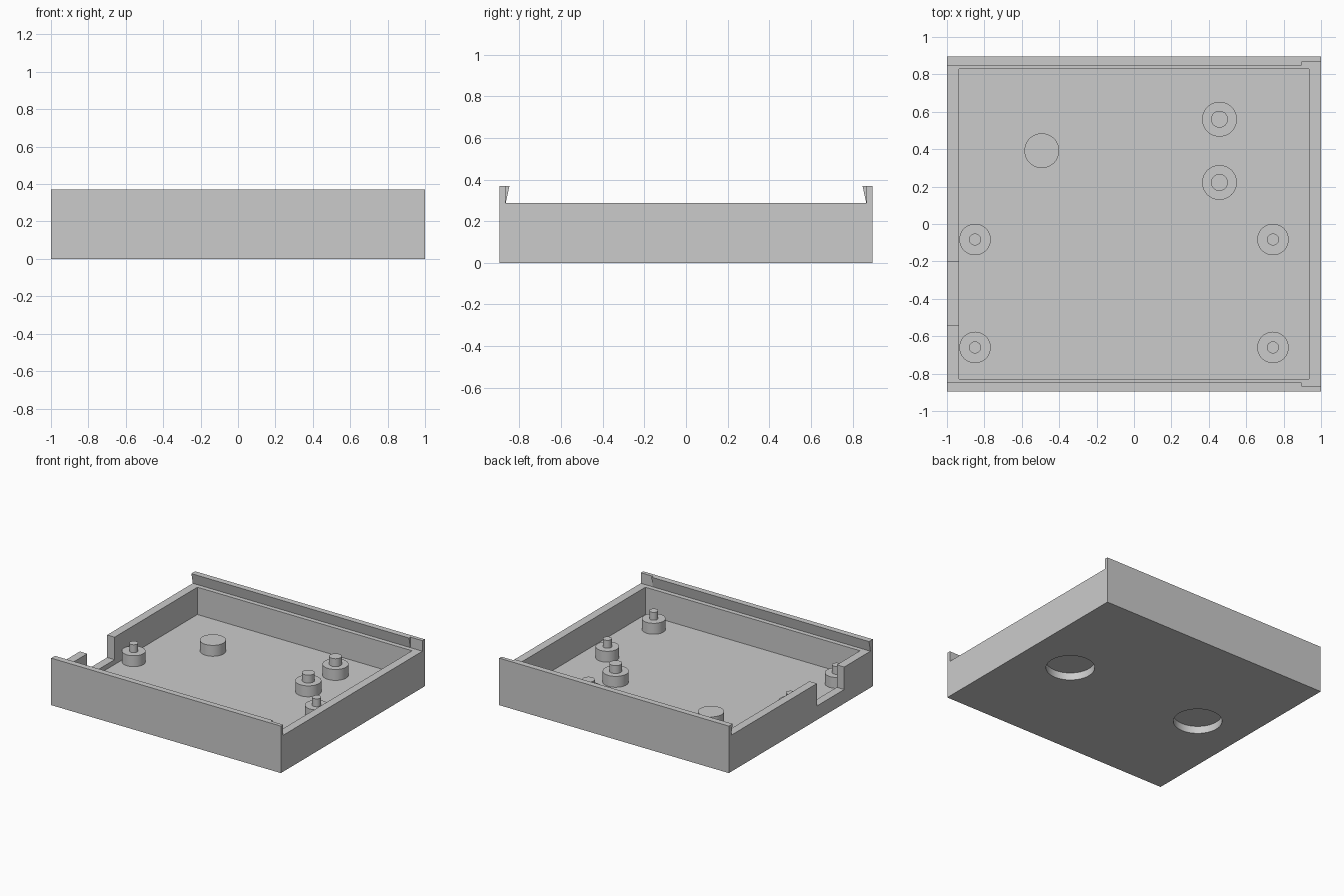
import bpy, bmesh
from mathutils import Matrix

old = bpy.data.objects.get("Cube")
if old:
    bpy.data.objects.remove(old, do_unlink=True)

grey = bpy.data.materials.new("plain_grey")
grey.use_nodes = True
grey.diffuse_color = (0.6, 0.6, 0.6, 1)
grey.node_tree.nodes["Principled BSDF"].inputs["Base Color"].default_value = (0.6, 0.6, 0.6, 1)

HALF_Y, TOP, SHELF, FLOOR = 0.895, 0.37, 0.287, 0.072


def finish(name, bm):
    bmesh.ops.recalc_face_normals(bm, faces=bm.faces)
    mesh = bpy.data.meshes.new(name)
    bm.to_mesh(mesh)
    bm.free()
    mesh.materials.append(grey)
    obj = bpy.data.objects.new(name, mesh)
    bpy.context.collection.objects.link(obj)
    return obj


def box(name, lo, hi):
    bm = bmesh.new()
    bmesh.ops.create_cube(bm, size=1)
    for v in bm.verts:
        v.co = [l if c < 0 else h for c, l, h in zip(v.co, lo, hi)]
    return finish(name, bm)


def add_cylinder(bm, x, y, radius, z0, z1):
    bmesh.ops.create_cone(bm, cap_ends=True, segments=48, radius1=radius, radius2=radius,
                          depth=z1 - z0, matrix=Matrix.Translation((x, y, (z0 + z1) / 2)))


def cut(target, cutter):
    cutter.hide_render = True
    mod = target.modifiers.new("cut", "BOOLEAN")
    mod.operation, mod.solver, mod.object = "DIFFERENCE", "EXACT", cutter
    bpy.context.view_layer.objects.active = target
    bpy.ops.object.modifier_apply(modifier=mod.name)
    bpy.data.objects.remove(cutter, do_unlink=True)


def smooth(obj):
    bpy.ops.object.select_all(action="DESELECT")
    obj.select_set(True)
    bpy.context.view_layer.objects.active = obj
    bpy.ops.object.shade_smooth_by_angle()


# Tray: end profile with undercut lid rails, extruded along x
half = [(HALF_Y, 0), (HALF_Y, TOP), (0.848, TOP), (0.866, SHELF)]
profile = half + [(-y, z) for y, z in reversed(half)]
bm = bmesh.new()
face = bm.faces.new([bm.verts.new((-1, y, z)) for y, z in profile])
ext = bmesh.ops.extrude_face_region(bm, geom=[face])["geom"]
bmesh.ops.translate(bm, vec=(2, 0, 0), verts=[g for g in ext if isinstance(g, bmesh.types.BMVert)])
tray = finish("tray", bm)

# Cavity, cable notch and widened rail entry
cut(tray, box("cavity_cutter", (-0.935, -0.83, FLOOR), (0.935, 0.83, 0.6)))
cut(tray, box("notch_cutter", (-1.1, -0.54, 0.11), (-0.9, -0.2, 0.6)))
cut(tray, box("rail_entry_cutter", (0.895, -0.866, SHELF), (1.1, 0.866, 0.6)))

# Round recesses in the underside
for x in (-0.597, 0.597):
    bm = bmesh.new()
    add_cylinder(bm, x, 0, 0.175, -0.1, 0.058)
    cut(tray, finish("recess_cutter", bm))
smooth(tray)


# Mounting posts: wide boss with an optional locating pin
def post(name, x, y, radius, pin=0):
    bm = bmesh.new()
    add_cylinder(bm, x, y, radius, FLOOR - 0.004, 0.158)
    if pin:
        add_cylinder(bm, x, y, pin, 0.154, 0.22)
    smooth(finish(name, bm))


for x, side in ((-0.85, "right"), (0.743, "left")):
    for y, end in ((-0.66, "front"), (-0.083, "rear")):
        post(f"board_post_{end}_{side}", x, y, 0.084, 0.032)
for y, end in ((0.222, "front"), (0.56, "rear")):
    post(f"bracket_post_{end}", 0.457, y, 0.093, 0.045)
post("support_post", -0.493, 0.392, 0.093)
